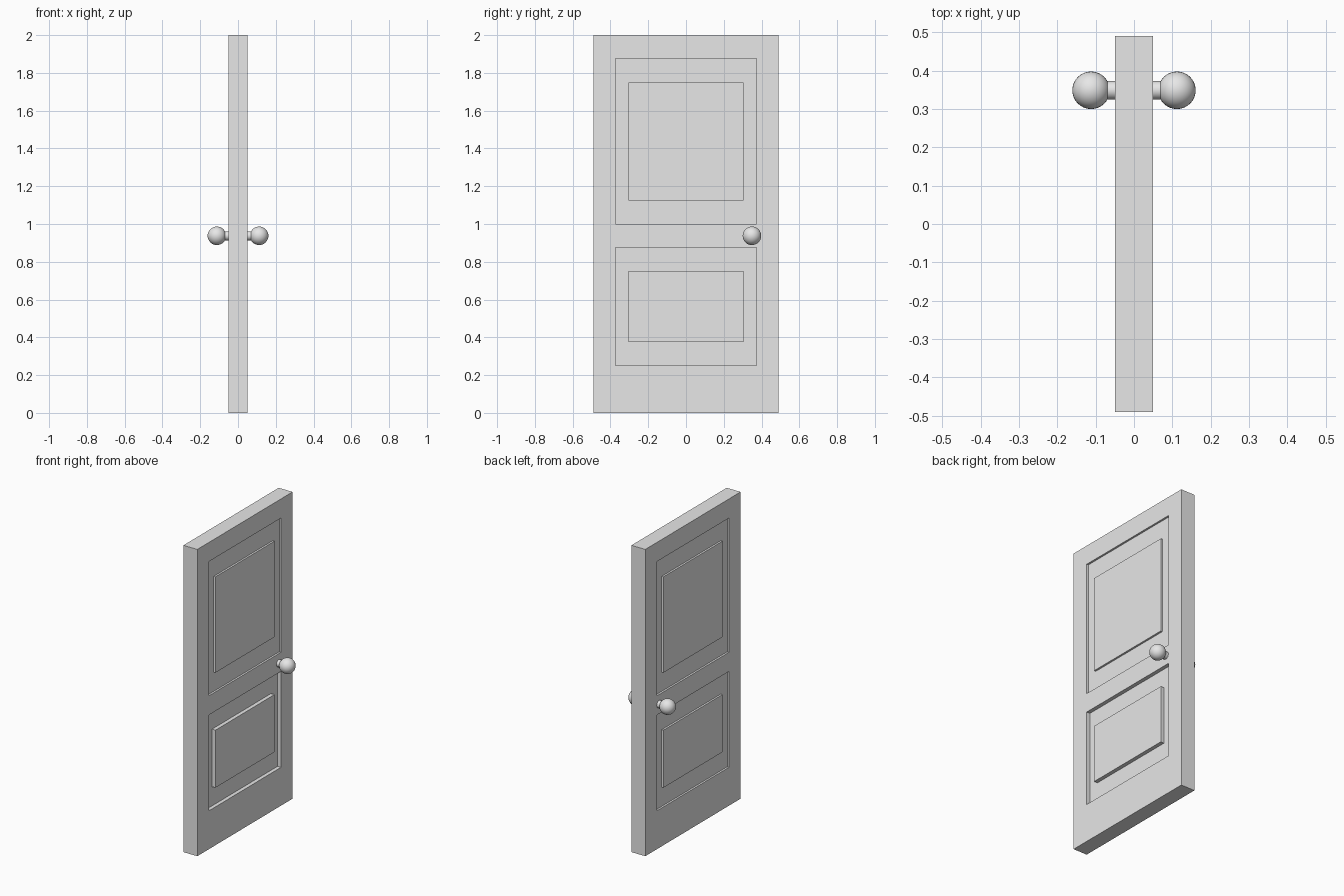
import bpy
import math

if "Cube" in bpy.data.objects:
    bpy.data.objects.remove(bpy.data.objects["Cube"], do_unlink=True)

HALF_T, HALF_W, HEIGHT = 0.05, 0.491, 2.0
OUTER, INNER = 0.372, 0.304      # half widths of the recess and the raised field
BORDER = 0.125                   # height of the sunken border above and below a field

grey = bpy.data.materials.new("plain grey")
grey.use_nodes = True
grey.diffuse_color = (0.8, 0.8, 0.8, 1)
grey.node_tree.nodes["Principled BSDF"].inputs["Base Color"].default_value = (0.8, 0.8, 0.8, 1)


def finish(name):
    obj = bpy.context.object
    obj.name = name
    obj.data.materials.append(grey)
    return obj


def box(name, x0, x1, half_y, z0, z1):
    bpy.ops.mesh.primitive_cube_add(size=1, location=((x0 + x1) / 2, 0, (z0 + z1) / 2))
    obj = finish(name)
    obj.scale = (x1 - x0, 2 * half_y, z1 - z0)
    bpy.ops.object.transform_apply(location=True, rotation=False, scale=True)
    return obj


def cut(target, cutter):
    mod = target.modifiers.new("recess", 'BOOLEAN')
    mod.operation = 'DIFFERENCE'
    mod.solver = 'EXACT'
    mod.object = cutter
    bpy.context.view_layer.objects.active = target
    bpy.ops.object.modifier_apply(modifier=mod.name)
    bpy.data.objects.remove(cutter, do_unlink=True)


# Door slab
slab = box("door_slab", -HALF_T, HALF_T, HALF_W, 0, HEIGHT)

# Sunken borders on both sides, with raised fields flush with the slab
# (name, bottom, top, depth on the left side, depth on the right side)
panels = [("upper", 1.0, 1.875, 0.0125, 0.0125),
          ("lower", 0.25, 0.875, 0.025, 0.0125)]
for name, z0, z1, left_depth, right_depth in panels:
    for side, depth in ((1, left_depth), (-1, right_depth)):
        a, b = sorted((side * (HALF_T - depth), side * (HALF_T + 0.1)))
        cut(slab, box("recess_cutter", a, b, OUTER, z0, z1))
    box(name + "_raised_panel", -HALF_T, HALF_T, INNER, z0 + BORDER, z1 - BORDER)

# Knobs and their stems
KNOB_X, KNOB_Y, KNOB_Z, KNOB_R = 0.112, 0.349, 0.9375, 0.049
for side, label in ((1, "left"), (-1, "right")):
    bpy.ops.mesh.primitive_cylinder_add(vertices=32, radius=0.024, depth=0.08,
                                        location=(side * 0.07, KNOB_Y, KNOB_Z),
                                        rotation=(0, math.pi / 2, 0))
    finish(label + "_knob_stem")
    bpy.ops.object.shade_smooth_by_angle()
    bpy.ops.mesh.primitive_uv_sphere_add(segments=32, ring_count=16, radius=KNOB_R,
                                         location=(side * KNOB_X, KNOB_Y, KNOB_Z))
    finish(label + "_knob")
    bpy.ops.object.shade_smooth_by_angle()
